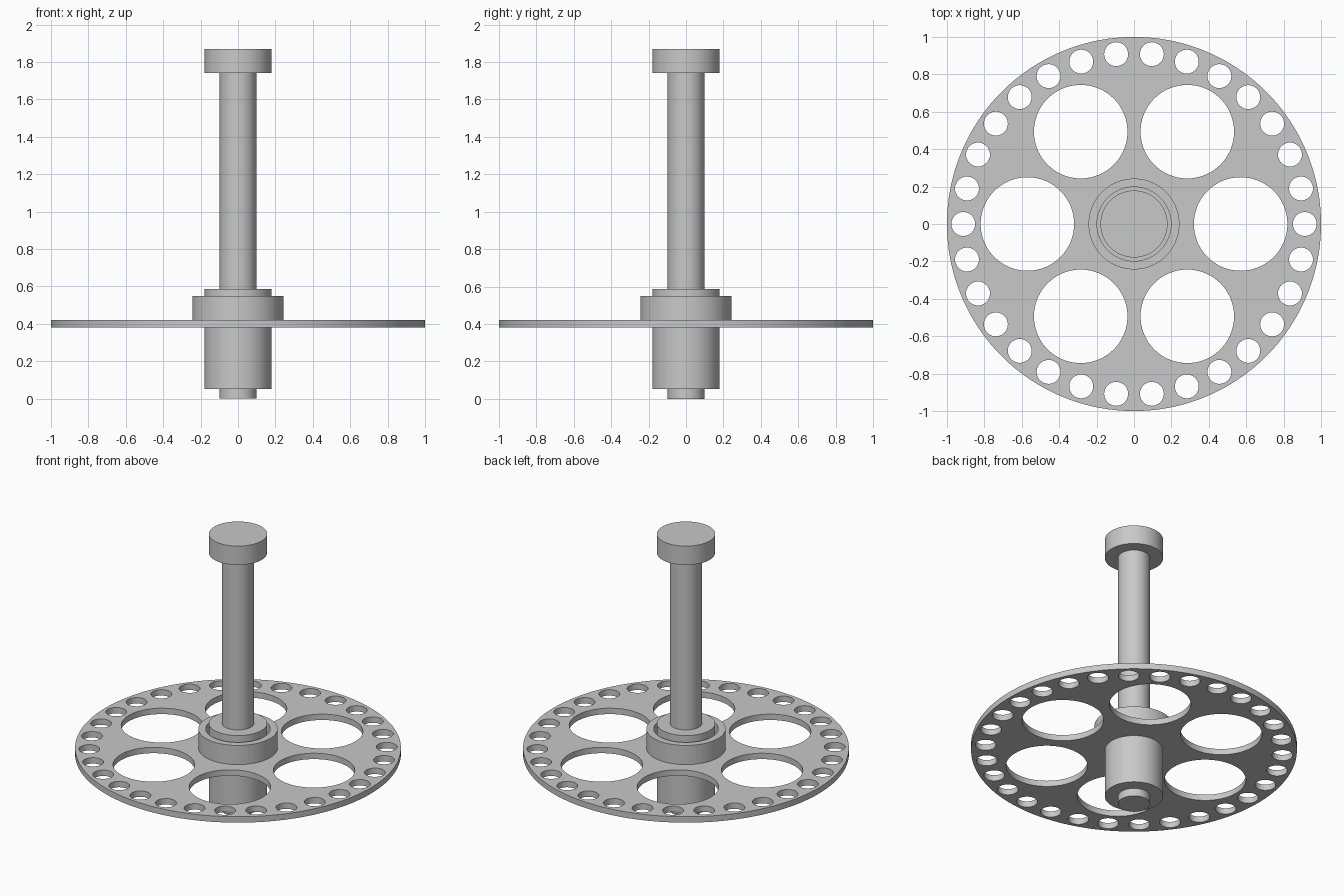
import bpy
import bmesh
from math import cos, sin, tau, radians
from mathutils import Matrix

old = bpy.data.objects.get("Cube")
if old:
    bpy.data.objects.remove(old, do_unlink=True)

grey = bpy.data.materials.new("plain grey")
grey.use_nodes = True
COLOUR = (0.58, 0.58, 0.58, 1)
grey.diffuse_color = COLOUR
grey.node_tree.nodes["Principled BSDF"].inputs["Base Color"].default_value = COLOUR


def add_cylinder(bm, radius, z0, z1, x=0, y=0, sides=96):
    bmesh.ops.create_cone(bm, cap_ends=True, segments=sides, radius1=radius,
                          radius2=radius, depth=z1 - z0,
                          matrix=Matrix.Translation((x, y, (z0 + z1) / 2)))


def finish(name, bm):
    mesh = bpy.data.meshes.new(name)
    bm.to_mesh(mesh)
    bm.free()
    mesh.materials.append(grey)
    ob = bpy.data.objects.new(name, mesh)
    bpy.context.collection.objects.link(ob)
    return ob


def cylinder(name, radius, z0, z1, sides=96):
    bm = bmesh.new()
    add_cylinder(bm, radius, z0, z1, sides=sides)
    return finish(name, bm)


def cut(target, cutter):
    """Subtract the cutter, bake the result and discard the helper."""
    cutter.hide_render = True
    mod = target.modifiers.new("holes", 'BOOLEAN')
    mod.operation = 'DIFFERENCE'
    mod.solver = 'EXACT'
    mod.object = cutter
    bpy.ops.object.select_all(action='DESELECT')
    bpy.context.view_layer.objects.active = target
    target.select_set(True)
    bpy.ops.object.modifier_apply(modifier=mod.name)
    bpy.data.objects.remove(cutter, do_unlink=True)


# Perforated disc: six large windows and thirty small rim holes
disc = cylinder("perforated_disc", 1.0, 0.38, 0.42, sides=180)
holes = bmesh.new()
for count, ring, radius, sides in ((6, 0.57, 0.25, 72), (30, 0.913, 0.064, 36)):
    for i in range(count):
        a = tau * i / count
        add_cylinder(holes, radius, 0.3, 0.5, ring * cos(a), ring * sin(a), sides)
cut(disc, finish("hole_cutter", holes))

# Hub collar, with a bore slightly wider than the sleeve inside it
collar = cylinder("hub_collar", 0.243, 0.41, 0.55)
cut(collar, cylinder("bore_cutter", 0.198, 0.3, 0.7))

# Spindle parts, from bottom to top
parts = [
    disc, collar,
    cylinder("bottom_pin", 0.098, 0, 0.06),
    cylinder("hub_sleeve", 0.179, 0.053, 0.587),
    cylinder("shaft", 0.098, 0.58, 1.75),
    cylinder("end_cap", 0.179, 1.742, 1.87),
]

bpy.ops.object.select_all(action='DESELECT')
for ob in parts:
    ob.select_set(True)
bpy.context.view_layer.objects.active = disc
bpy.ops.object.shade_smooth_by_angle(angle=radians(30))
